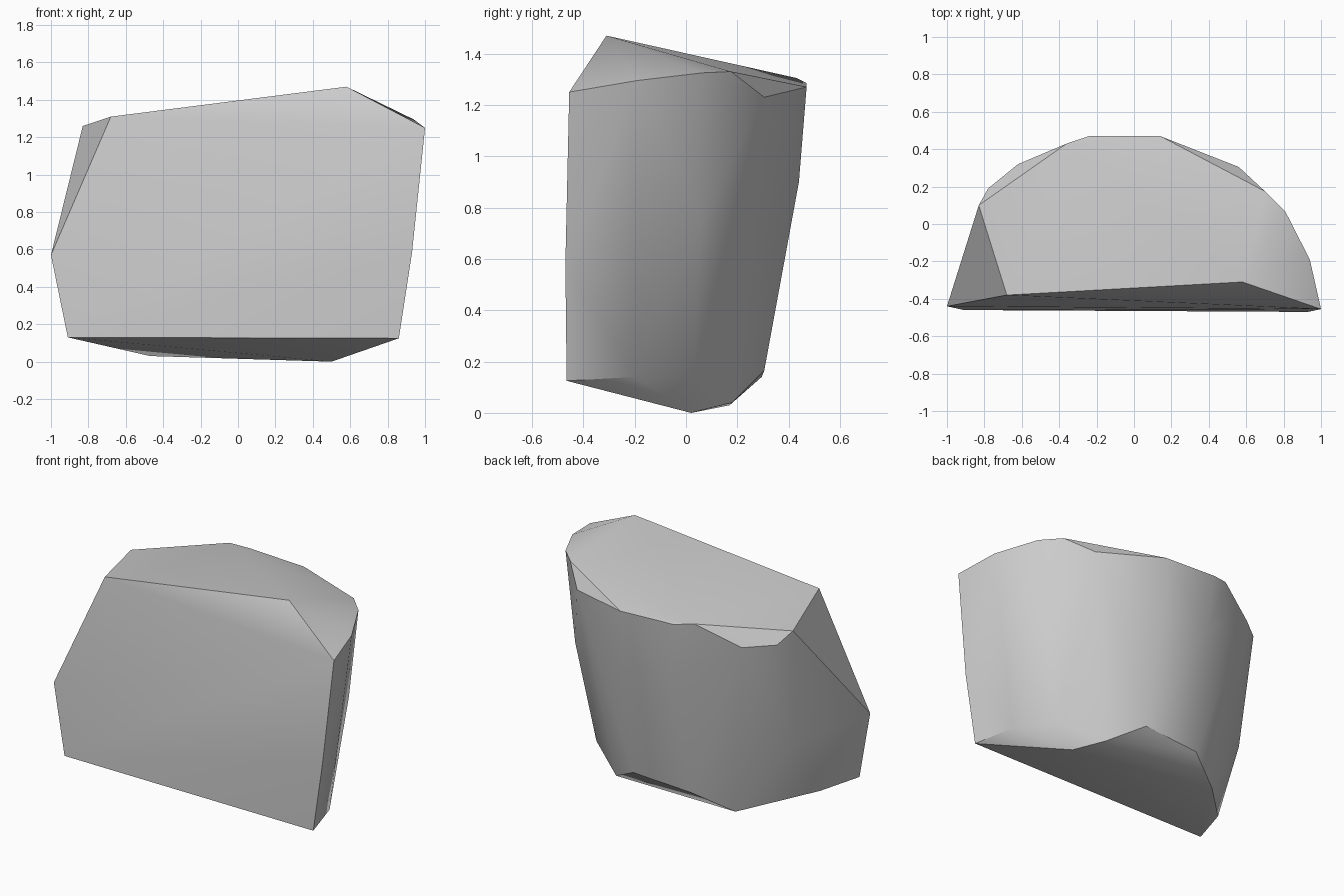
import bpy
import bmesh
import math


def make_material(name, color):
    material = bpy.data.materials.new(name)
    material.use_nodes = True
    material.diffuse_color = color
    shader = next(n for n in material.node_tree.nodes if n.type == 'BSDF_PRINCIPLED')
    shader.inputs["Base Color"].default_value = color
    shader.inputs["Roughness"].default_value = 0.9
    return material


def make_hull(name, outlines, material):
    """Wrap a tight convex skin around the given corner outlines."""
    bm = bmesh.new()
    for outline in outlines:
        for corner in outline:
            bm.verts.new(corner)
    result = bmesh.ops.convex_hull(bm, input=bm.verts)
    unused = {e for e in result["geom_interior"] + result["geom_unused"]
              if isinstance(e, bmesh.types.BMVert)}
    bmesh.ops.delete(bm, geom=list(unused), context='VERTS')
    bmesh.ops.recalc_face_normals(bm, faces=bm.faces)
    mesh = bpy.data.meshes.new(name)
    bm.to_mesh(mesh)
    bm.free()
    mesh.materials.append(material)
    rock = bpy.data.objects.new(name, mesh)
    bpy.context.collection.objects.link(rock)
    return rock


default_cube = bpy.data.objects.get("Cube")
if default_cube:
    bpy.data.objects.remove(default_cube, do_unlink=True)

# Broad, nearly flat front face
front_outline = [
    (-.91, -.46, .13), (.86, -.465, .125), (.93, -.47, .58), (1, -.455, 1.25),
    (.58, -.31, 1.47), (-.68, -.38, 1.31), (-1, -.44, .57),
]

# Curved rim around the sloping top, from left side to right side
top_rim = [
    (.94, -.19, 1.295), (.81, .065, 1.325), (.7, .175, 1.33), (.56, .305, 1.23),
    (.14, .47, 1.27), (-.24, .47, 1.285), (-.36, .43, 1.305),
    (-.62, .32, 1.18), (-.78, .19, 1.19), (-.83, .1, 1.26),
]

# Slight bulge half way up the rounded back
back_bulge = [(.745, .06, .75), (.13, .44, .9), (-.2, .44, .9), (-.8, .03, .5)]

# Chipped lower edge and the underside
lower_edge = [
    (.79, -.2, .14), (.615, .03, .14), (.16, .305, .165),
    (-.24, .295, .14), (-.82, -.19, .12),
]
underside = [(.5, .02, 0), (.37, .18, .04), (-.47, .17, .03)]

stone = make_material("stone grey", (.6, .6, .6, 1))
rock = make_hull("rock", [front_outline, top_rim, back_bulge, lower_edge, underside], stone)

# Soft shading over shallow facets, crisp chipped edges
bpy.ops.object.select_all(action='DESELECT')
rock.select_set(True)
bpy.context.view_layer.objects.active = rock
bpy.ops.object.shade_smooth_by_angle(angle=math.radians(30))
